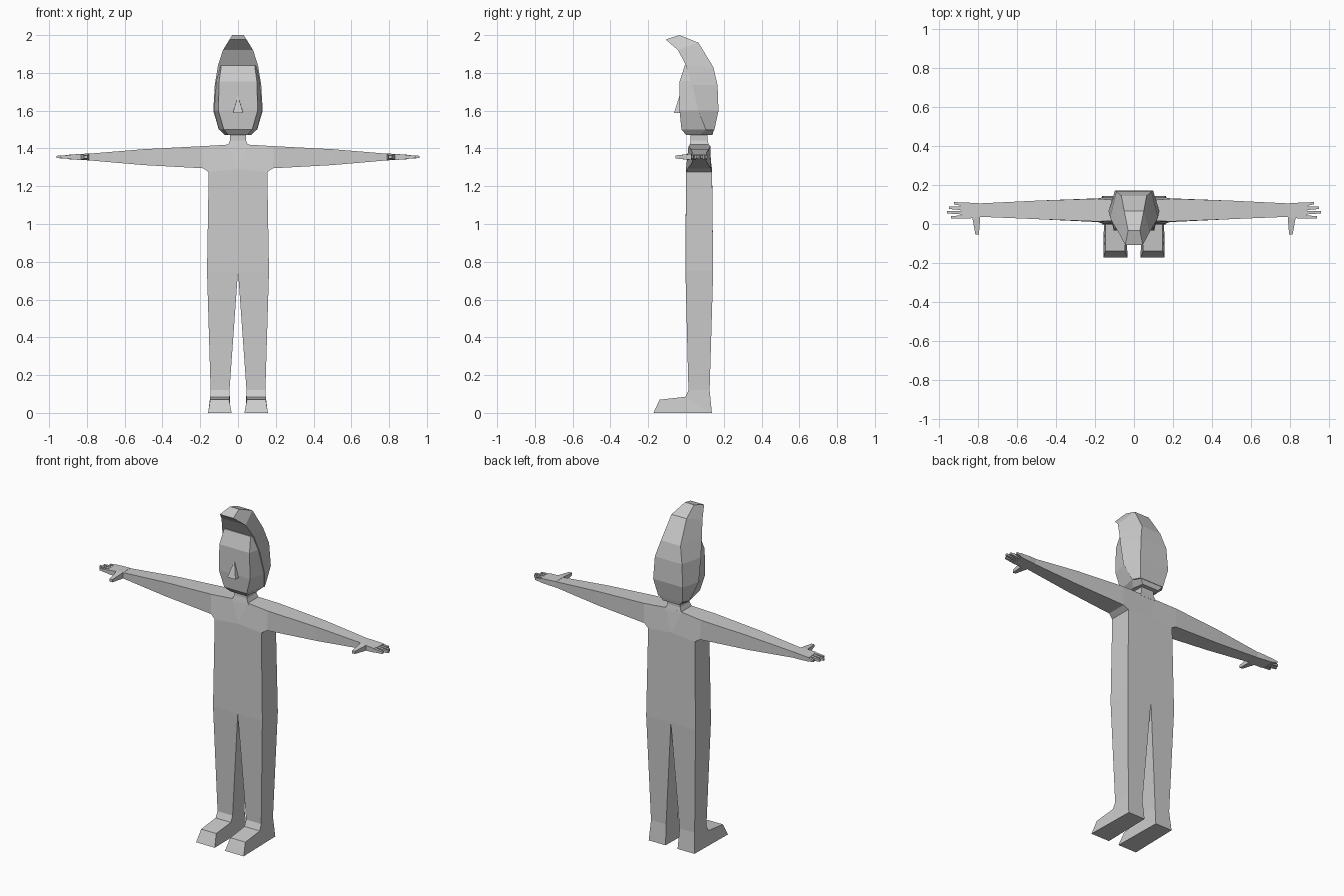
import bpy, bmesh

grey = bpy.data.materials.new("plain grey")
grey.diffuse_color = (0.6, 0.6, 0.6, 1)


def finish(name, bm, mirror):
    bmesh.ops.recalc_face_normals(bm, faces=bm.faces[:])
    mesh = bpy.data.meshes.new(name)
    bm.to_mesh(mesh)
    bm.free()
    mesh.materials.append(grey)
    ob = bpy.data.objects.new(name, mesh)
    bpy.context.collection.objects.link(ob)
    if mirror:
        mod = ob.modifiers.new("mirror", 'MIRROR')
        mod.use_mirror_merge = True
        mod.merge_threshold = 0.0005


def slab(name, pairs, polys):
    """Two matching skins joined round the rim, mirrored in x (open on x = 0)."""
    bm = bmesh.new()
    a = [bm.verts.new(p) for p, q in pairs]
    b = [bm.verts.new(q) for p, q in pairs]
    edges = {(p[i - 1], p[i]) for p in polys for i in range(len(p))}
    for p in polys:
        bm.faces.new([a[i] for i in p])
        bm.faces.new([b[i] for i in reversed(p)])
    for i, j in edges:
        on_axis = abs(a[i].co.x) < 1e-5 and abs(a[j].co.x) < 1e-5
        if (j, i) not in edges and not on_axis:
            bm.faces.new((a[j], a[i], b[i], b[j]))
    finish(name, bm, True)


def loft(name, rings):
    """Closed tube; each ring is the right half (x, y, z) from front to back."""
    bm = bmesh.new()
    loops = []
    for r in rings:
        pts = r + [(-x, y, z) for x, y, z in reversed(r)]
        loops.append([bm.verts.new(p) for p in pts])
    n = len(loops[0])
    for u, v in zip(loops, loops[1:]):
        for i in range(n):
            bm.faces.new((u[i - 1], u[i], v[i], v[i - 1]))
    bm.faces.new(loops[0])
    bm.faces.new(loops[-1])
    finish(name, bm, False)


# Body with legs and arms: x, z, front y, back y
body = [
    (0, 1.42, .02, .12), (.055, 1.42, .02, .12), (0, 1.29, 0, .138),
    (.155, 1.275, 0, .138), (.185, 1.295, .01, .132), (.19, 1.412, .013, .13),
    (.5, 1.312, .025, .12), (.5, 1.396, .025, .12),
    (.79, 1.337, .037, .106), (.79, 1.372, .037, .106),
    (0, .75, -.003, .144), (.164, .75, -.003, .144),
    (.045, .12, .013, .125), (.145, .12, .013, .125),
]
slab("body", [((x, f, z), (x, b, z)) for x, z, f, b in body],
     [(0, 2, 1), (1, 2, 3, 4, 5), (5, 4, 6, 7), (7, 6, 8, 9),
      (2, 10, 11, 3), (10, 12, 13, 11)])

# Feet: y, z, inner x, outer x
foot = [(.137, 0, .04, .152), (-.172, 0, .034, .158), (-.14, .07, .047, .147),
        (-.003, .085, .045, .147), (.013, .12, .045, .145), (.125, .12, .045, .145)]
slab("feet", [((i, y, z), (o, y, z)) for y, z, i, o in foot],
     [(0, 1, 2, 3), (0, 3, 4, 5)])


def flat(name, pts, polys):
    slab(name, [((x, y, 1.355 - h), (x, y, 1.355 + h)) for x, y, h in pts], polys)


# Palms and thumbs: x, y, half thickness
flat("hands", [(.79, .037, .018), (.83, .03, .016), (.885, .027, .012),
               (.895, .11, .012), (.83, .109, .016), (.79, .106, .018),
               (.797, -.055, .008), (.815, -.055, .008)],
     [(0, 1, 4, 5), (1, 2, 3, 4), (0, 6, 7, 1)])

# Fingers: root y, tip y, tip x
for k, (y, ty, tx) in enumerate([(.036, .034, .94), (.058, .06, .96),
                                 (.08, .083, .95), (.101, .107, .925)]):
    flat("finger_%d" % (k + 1),
         [(.88, y - .009, .011), (tx, ty - .006, .006),
          (tx, ty + .006, .006), (.88, y + .009, .011)], [(0, 1, 2, 3)])

# Neck
loft("neck", [[(w, f, z), (w, b, z)] for z, w, f, b in
              [(1.41, .056, .018, .122), (1.443, .042, .025, .115), (1.48, .042, .025, .115)]])

# Head: z, then half width and y at front, cheek and back
head = [(1.47, .05, .002, .068, .07, .055, .14),
        (1.5, .075, -.024, .1, .105, .078, .148),
        (1.6, .104, -.034, .126, .066, .09, .15),
        (1.755, .1, -.034, .116, .034, .085, .15),
        (1.84, .088, -.006, .1, .01, .06, .13)]
loft("head", [[(a, b, z), (c, d, z), (e, f, z)] for z, a, b, c, d, e, f in head])

# Swept hair: half width, y, z of the front edge and of the outer ridge
hair = [(.045, -.108, 1.977, .03, -.034, 2.0), (.08, -.042, 1.92, .05, .066, 1.96),
        (.106, 0, 1.84, .065, .145, 1.83), (.123, .034, 1.735, .09, .167, 1.735),
        (.131, .066, 1.6, .098, .172, 1.6), (.101, .11, 1.497, .08, .15, 1.497)]
loft("hair", [[h[:3], h[3:]] for h in hair])

# Nose
loft("nose", [[(.027, -.063, 1.587), (.028, -.03, 1.587)],
              [(.002, -.036, 1.675), (.002, -.03, 1.675)]])
